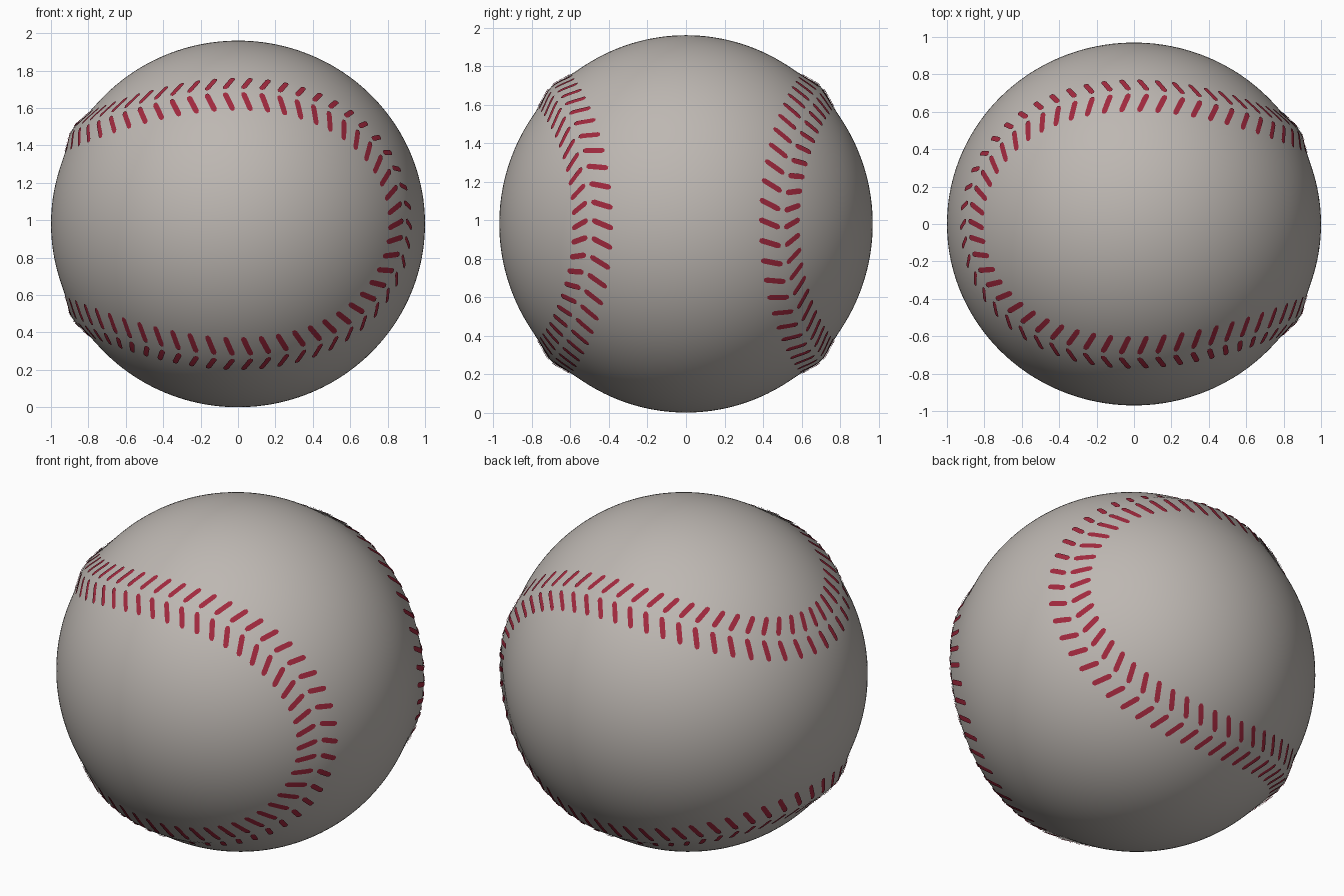
import bpy, bmesh, math
from mathutils import Vector
from mathutils.kdtree import KDTree

cube = bpy.data.objects.get("Cube")
if cube:
    bpy.data.objects.remove(cube)

RADII = Vector((1.0, 0.97, 0.98))
RIDGE, RIDGE_WIDTH = 0.025, 0.09
STITCHES = 108


def material(name, rgb):
    m = bpy.data.materials.new(name)
    m.use_nodes = True
    m.diffuse_color = (*rgb, 1)
    shader = m.node_tree.nodes["Principled BSDF"]
    shader.inputs["Base Color"].default_value = (*rgb, 1)
    shader.inputs["Roughness"].default_value = 0.7
    return m


def seam(t):
    """Closed seam curve on the unit sphere, winding around the x axis."""
    a, b = 0.75, 0.25
    return Vector((2 * math.sqrt(a * b) * math.cos(2 * t),
                   a * math.cos(t) - b * math.cos(3 * t),
                   a * math.sin(t) + b * math.sin(3 * t)))


# Dense seam samples, used for the ridge and for even stitch spacing
COUNT = 2400
path = [seam(-math.tau * i / COUNT) for i in range(COUNT + 1)]
tree = KDTree(COUNT)
for i, p in enumerate(path[:-1]):
    tree.insert(p, i)
tree.balance()


def on_ball(p, lift=0.0):
    """Push a point onto the ball surface, swollen along the seam."""
    d = p.normalized()
    dist = tree.find(d)[2]
    swell = RIDGE * math.exp(-(dist / RIDGE_WIDTH) ** 2)
    return d * RADII * (1 + swell + lift)


def finish(name, bm, mat):
    mesh = bpy.data.meshes.new(name)
    bm.to_mesh(mesh)
    bm.free()
    mesh.materials.append(mat)
    mesh.shade_smooth()
    # Round normals keep the shading as soft as stretched leather
    mesh.normals_split_custom_set_from_vertices(
        [v.co.normalized() for v in mesh.vertices])
    obj = bpy.data.objects.new(name, mesh)
    obj.location.z = RADII.z
    bpy.context.collection.objects.link(obj)
    return obj


# Leather ball
bm = bmesh.new()
bmesh.ops.create_icosphere(bm, subdivisions=6, radius=1)
for v in bm.verts:
    v.co = on_ball(v.co)
finish("ball_cover", bm, material("warm grey leather", (0.51, 0.475, 0.445)))


def add_stitch(bm, p, tangent, side):
    """One slanted thread with tapered ends, laid beside the seam."""
    across = p.cross(tangent) * side
    start = p + across * 0.014 + tangent * 0.02
    end = p + across * 0.125 - tangent * 0.025
    width_dir = p.cross(end - start).normalized()
    rows = []
    for k, w in ((0, 0.5), (0.12, 1), (0.37, 1), (0.63, 1), (0.88, 1), (1, 0.5)):
        c = start.lerp(end, k)
        rows.append([bm.verts.new(on_ball(c + width_dir * 0.0145 * w * s, 0.005))
                     for s in (-1, 1)])
    for (a, b), (c, d) in zip(rows, rows[1:]):
        face = bm.faces.new((a, b, d, c))
        face.normal_update()
        if face.normal.dot(p) < 0:
            face.normal_flip()


# Red stitches in pairs, evenly spaced by arc length
lengths = [0.0]
for p, q in zip(path, path[1:]):
    lengths.append(lengths[-1] + (q - p).length)
bm = bmesh.new()
i = 0
for n in range(STITCHES):
    while lengths[i] < lengths[-1] * n / STITCHES:
        i += 1
    tangent = (path[(i + 1) % COUNT] - path[(i - 1) % COUNT]).normalized()
    for side in (-1, 1):
        add_stitch(bm, path[i], tangent, side)
finish("seam_stitches", bm, material("red thread", (0.36, 0.022, 0.048)))
